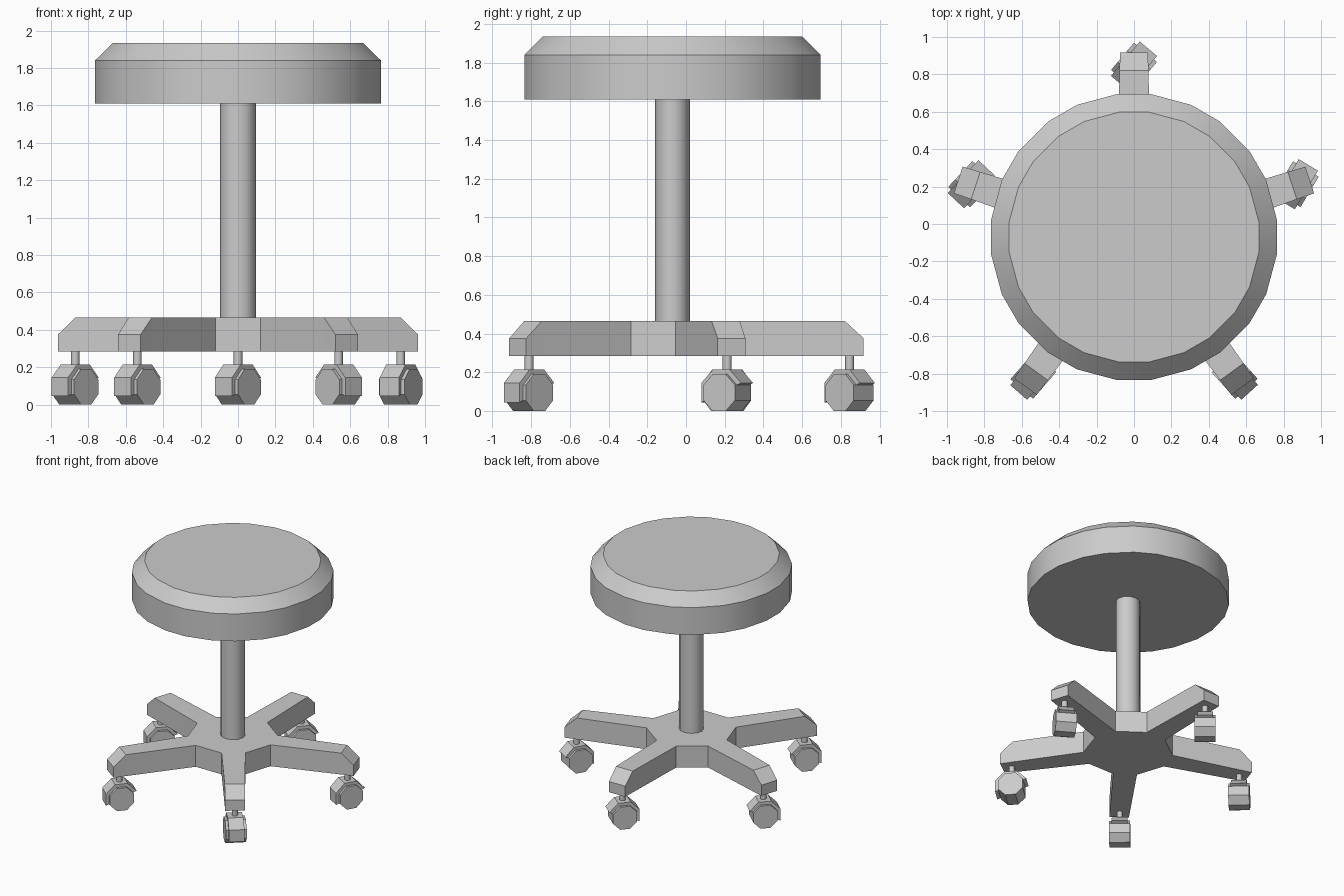
import bpy, bmesh, math
from mathutils import Matrix, Vector

cube = bpy.data.objects.get("Cube")
if cube:
    bpy.data.objects.remove(cube, do_unlink=True)

grey = bpy.data.materials.new("plain grey")
grey.use_nodes = True
colour = (0.6, 0.6, 0.6, 1)
grey.diffuse_color = colour
grey.node_tree.nodes["Principled BSDF"].inputs["Base Color"].default_value = colour

CENTRE = Vector((0, -0.07, 0))


def loft(bm, rings, cap_start=True, cap_end=True):
    """Bridge equal rings of points, closing the ends if asked."""
    loops = [[bm.verts.new(p) for p in ring] for ring in rings]
    n = len(loops[0])
    for a, b in zip(loops, loops[1:]):
        for i in range(n):
            j = (i + 1) % n
            bm.faces.new((a[i], a[j], b[j], b[i]))
    if cap_start:
        bm.faces.new(loops[0][::-1])
    if cap_end:
        bm.faces.new(loops[-1])


def finish(name, bm, matrix, smooth=False):
    bmesh.ops.remove_doubles(bm, verts=bm.verts, dist=0.0005)
    bmesh.ops.recalc_face_normals(bm, faces=bm.faces)
    mesh = bpy.data.meshes.new(name)
    bm.to_mesh(mesh)
    bm.free()
    mesh.materials.append(grey)
    obj = bpy.data.objects.new(name, mesh)
    bpy.context.collection.objects.link(obj)
    obj.matrix_world = matrix
    if smooth:
        bpy.ops.object.select_all(action="DESELECT")
        obj.select_set(True)
        bpy.context.view_layer.objects.active = obj
        bpy.ops.object.shade_smooth_by_angle(angle=math.radians(35))
    return obj


def ring(angles, rx, ry, z):
    return [(rx * math.cos(math.radians(a)), ry * math.sin(math.radians(a)), z) for a in angles]


def lathe(name, angles, profile, matrix, smooth=True):
    bm = bmesh.new()
    loft(bm, [ring(angles, rx, ry, z) for rx, ry, z in profile])
    return finish(name, bm, matrix, smooth)


at_centre = Matrix.Translation(CENTRE)

# Round seat with a bevelled rim; its sides alternate short and long
seat_angles = [30 * k + s * 6.65 for k in range(12) for s in (-1, 1)]
lathe("seat", seat_angles,
      [(0.77, 0.77, 1.61), (0.77, 0.77, 1.84), (0.673, 0.673, 1.935)], at_centre)

# Column
lathe("column", range(0, 360, 30), [(0.097, 0.09, 0.45), (0.097, 0.09, 1.612)], at_centre)

# Five-armed base: hub plates, notch faces and tapering arms with sloped tips
LOW, HIGH, TIP = 0.285, 0.465, 0.375
ROOT, ROOT_HALF, END_HALF = 0.33, 0.091, 0.075
arm_angles = [90 + 72 * k for k in range(5)]
turns = [Matrix.Rotation(math.radians(a), 4, "Z") for a in arm_angles]
bm = bmesh.new()
outline = [t @ Vector((ROOT, s * ROOT_HALF, 0)) for t in turns for s in (-1, 1)]
plates = [[bm.verts.new(p + Vector((0, 0, z))) for p in outline] for z in (LOW, HIGH)]
for plate in plates:
    bm.faces.new(plate)
for i in range(1, 10, 2):
    j = (i + 1) % 10
    bm.faces.new((plates[0][i], plates[0][j], plates[1][j], plates[1][i]))
for t in turns:
    sections = []
    for r, half, top in ((ROOT, ROOT_HALF, HIGH), (0.89, 0.077, HIGH), (0.988, END_HALF, TIP)):
        corners = ((-half, LOW), (half, LOW), (half, top), (-half, top))
        sections.append([t @ Vector((r, y, z)) for y, z in corners])
    loft(bm, sections, cap_start=False)
finish("base", bm, at_centre)

# Casters: stem, octagonal wheel and a half hood, each swivelled its own way
names = ("back", "right", "front_right", "front_left", "back_left")
names = ("back", "right", "front_right", "front_left", "left")
swivels = (-40, -43, -41, 42, -31)
OCT = math.cos(math.radians(22.5))
WHEEL_Z = 0.095


def arc_points(radius, count, x):
    """Octagon corners in the wheel plane, starting on the open side of the hood."""
    pts = []
    for k in range(count):
        a = math.radians(22.5 + 45 * k)
        pts.append((x, radius / OCT * math.cos(a), radius / OCT * math.sin(a)))
    return pts


for name, arm, swivel in zip(names, turns, swivels):
    spot = CENTRE + arm @ Vector((0.915, 0, 0))
    lathe(name + "_caster_stem", range(0, 360, 30),
          [(0.023, 0.023, 0.2), (0.023, 0.023, LOW + 0.005)], Matrix.Translation(spot))
    place = (Matrix.Translation(spot + Vector((0, 0, WHEEL_Z)))
             @ Matrix.Rotation(math.radians(swivel), 4, "Z"))
    bm = bmesh.new()
    loft(bm, [arc_points(WHEEL_Z, 8, x) for x in (-0.08, 0.08)])
    finish(name + "_caster_wheel", bm, place)
    bm = bmesh.new()
    loft(bm, [arc_points(0.12, 5, x) for x in (-0.06, 0.06)])
    finish(name + "_caster_hood", bm, place)
